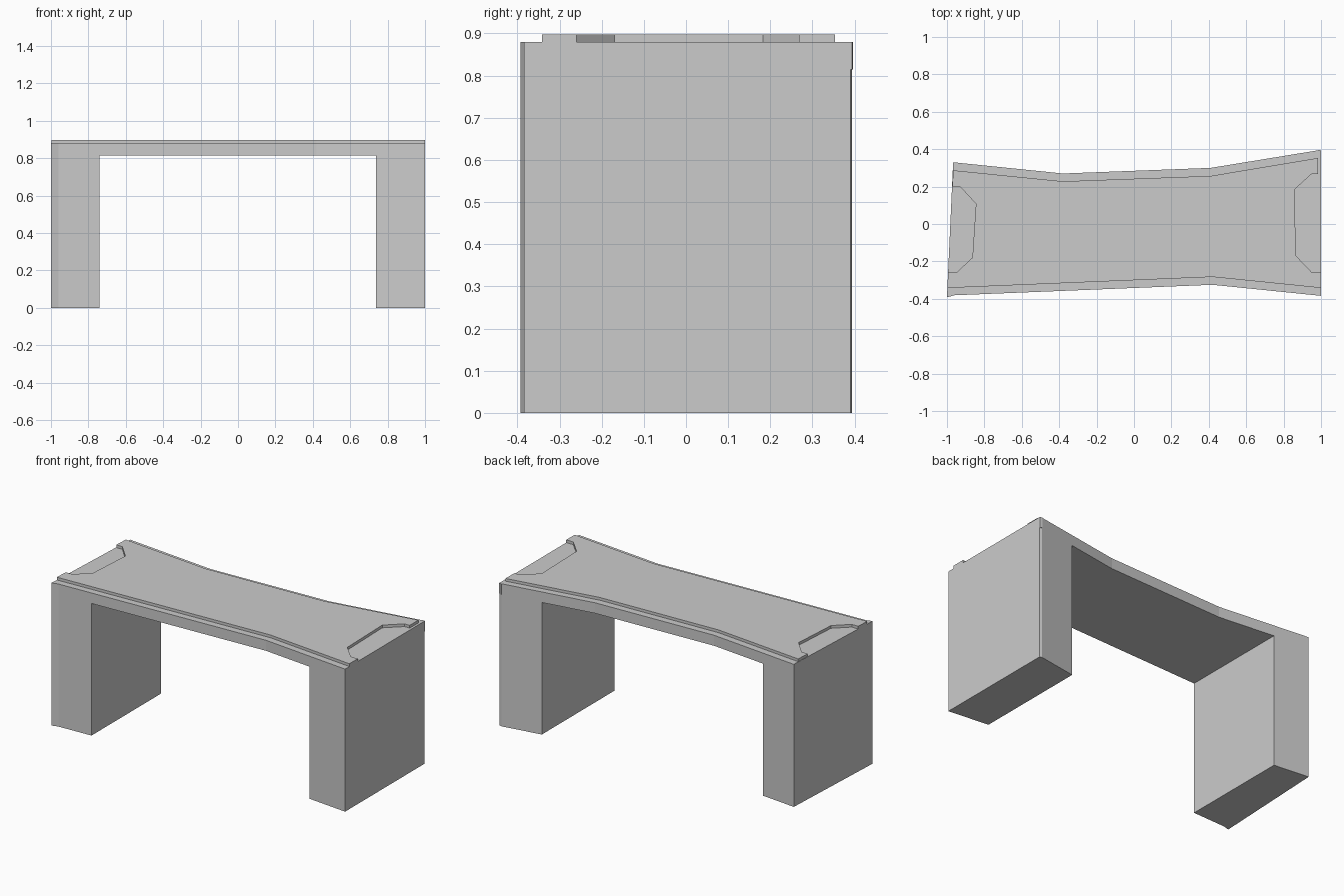
import bpy, bmesh

if "Cube" in bpy.data.objects:
    bpy.data.objects.remove(bpy.data.objects["Cube"])


def prism(name, outline, z0, z1):
    """Extrude a plan-view outline between two heights."""
    bm = bmesh.new()
    face = bm.faces.new([bm.verts.new((x, y, z0)) for x, y in outline])
    top = bmesh.ops.extrude_face_region(bm, geom=[face])["geom"]
    verts = [v for v in top if isinstance(v, bmesh.types.BMVert)]
    bmesh.ops.translate(bm, verts=verts, vec=(0, 0, z1 - z0))
    bmesh.ops.recalc_face_normals(bm, faces=bm.faces)
    mesh = bpy.data.meshes.new(name)
    bm.to_mesh(mesh)
    bm.free()
    obj = bpy.data.objects.new(name, mesh)
    bpy.context.collection.objects.link(obj)
    return obj


DECK_UNDER, DECK_TOP, SLAB_TOP = 0.815, 0.88, 0.897

# Body: deck and legs share one waisted, slightly irregular outline
body = prism("bridge_body", [
    (-1, -0.392), (-0.96, -0.381), (0.42, -0.325), (1, -0.384),
    (1, 0.39), (0.985, 0.394), (0.41, 0.30), (-0.38, 0.27), (-0.967, 0.33),
], 0, DECK_TOP)

# Opening between the two legs
cutter = prism("opening_cutter", [
    (-0.74, -0.6), (0.737, -0.6), (0.737, 0.6), (-0.74, 0.6),
], -0.2, DECK_UNDER)
cutter.hide_render = True
cutter.display_type = 'WIRE'
opening = body.modifiers.new("opening", 'BOOLEAN')
opening.operation = 'DIFFERENCE'
opening.solver = 'EXACT'
opening.object = cutter

# Small deck overhang at the back right corner
prism("corner_lip", [
    (0.985, 0.392), (1, 0.388), (1, 0.394), (0.985, 0.396),
], DECK_UNDER, DECK_TOP)

# Thin raised slab, inset front and back, with a cut-out at each end
prism("walkway_slab", [
    (-0.998, -0.342), (0.42, -0.283), (1, -0.342),
    (1, -0.26), (0.952, -0.26), (0.866, -0.17), (0.857, 0.183),
    (0.95, 0.268), (0.985, 0.268), (0.985, 0.353),
    (0.41, 0.257), (-0.38, 0.228), (-0.967, 0.287),
    (-0.971, 0.20), (-0.93, 0.20), (-0.845, 0.108), (-0.864, -0.18),
    (-0.95, -0.26), (-0.994, -0.26),
], DECK_TOP, SLAB_TOP)
